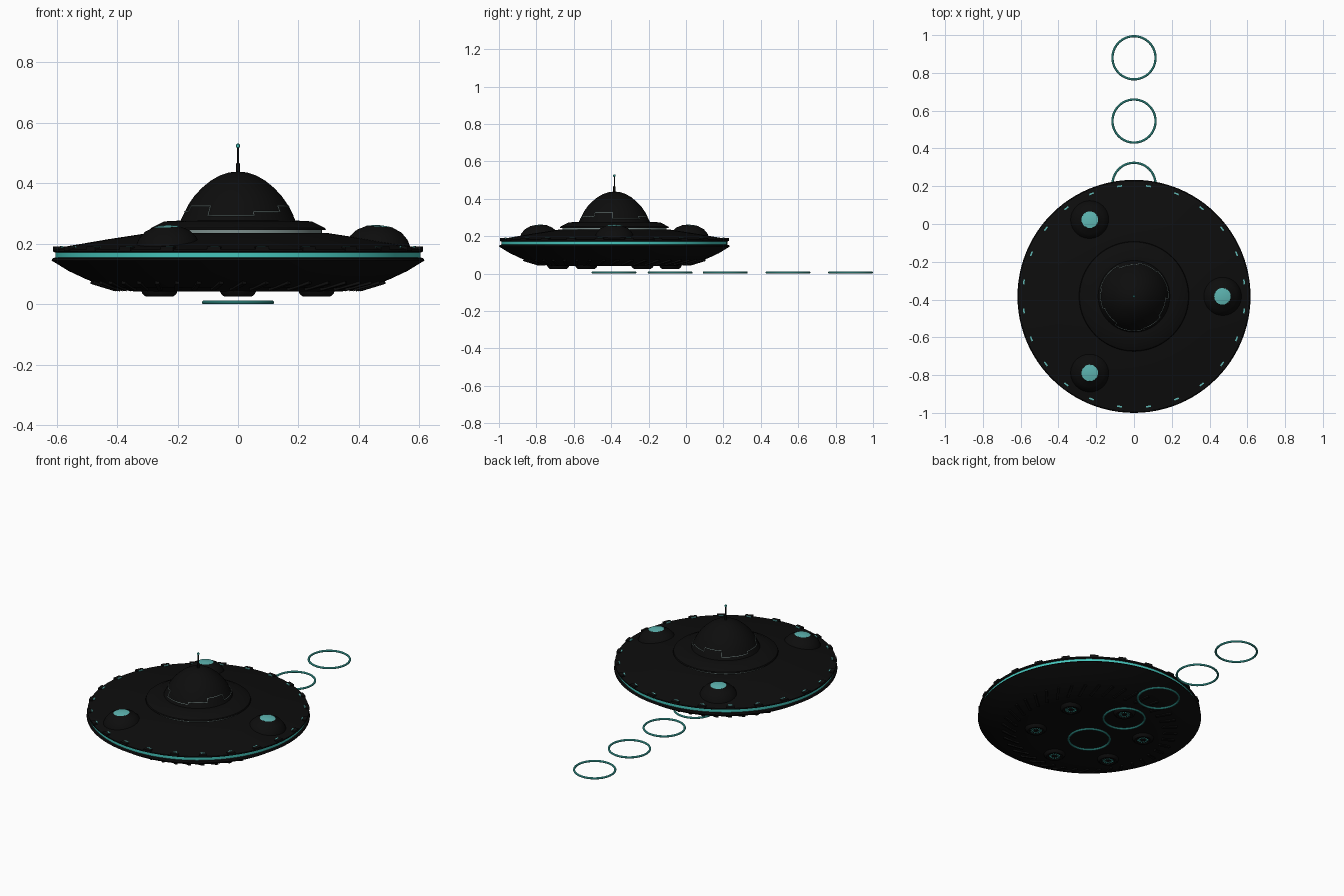
import bpy, bmesh, math
from mathutils import Matrix, Vector

cube = bpy.data.objects.get("Cube")
if cube:
    bpy.data.objects.remove(cube, do_unlink=True)

CENTRE = Vector((0, -0.383, 0))


def material(name, rgb):
    m = bpy.data.materials.new(name)
    m.use_nodes = True
    m.diffuse_color = (*rgb, 1)
    m.node_tree.nodes["Principled BSDF"].inputs["Base Color"].default_value = (*rgb, 1)
    return m


BLACK = material("hull black", (0.004, 0.004, 0.004))
TEAL = material("glow teal", (0.06, 0.56, 0.50))
LAMP = material("lamp teal", (0.11, 0.46, 0.44))
GREY = material("trim grey", (0.20, 0.27, 0.26))


def finish(name, bm, mats, matrix=Matrix(), smooth=True):
    bmesh.ops.recalc_face_normals(bm, faces=bm.faces)
    mesh = bpy.data.meshes.new(name)
    bm.to_mesh(mesh)
    bm.free()
    for m in mats:
        mesh.materials.append(m)
    ob = bpy.data.objects.new(name, mesh)
    ob.matrix_world = Matrix.Translation(CENTRE) @ matrix
    bpy.context.collection.objects.link(ob)
    if smooth:
        bpy.ops.object.select_all(action="DESELECT")
        ob.select_set(True)
        bpy.context.view_layer.objects.active = ob
        bpy.ops.object.shade_smooth_by_angle(angle=math.radians(32))
    return ob


def lathe(name, profile, mats, rule=lambda i, j: 0, n=96, matrix=Matrix(), closed=False):
    """Turn a radius/height profile; rule(profile step, turn step) picks the material."""
    bm = bmesh.new()
    rows = []
    for r, z in profile:
        if r == 0:
            rows.append([bm.verts.new((0, 0, z))] * n)
        else:
            rows.append([bm.verts.new((r * math.cos(math.tau * j / n),
                                       r * math.sin(math.tau * j / n), z)) for j in range(n)])
    if closed:
        rows.append(rows[0])
    for i in range(len(rows) - 1):
        for j in range(n):
            k = (j + 1) % n
            loop = [rows[i][j], rows[i][k], rows[i + 1][k], rows[i + 1][j]]
            f = bm.faces.new(list(dict.fromkeys(loop)))
            f.material_index = rule(i, j)
    return finish(name, bm, mats, matrix)


def around(count, start, radius, z):
    """Frames spaced around the saucer, local x pointing outward."""
    for k in range(count):
        turn = Matrix.Rotation(math.radians(start + 360 * k / count), 4, "Z")
        yield turn @ Matrix.Translation((radius, 0, z))


def blocks(name, frames, size, mat):
    bm = bmesh.new()
    for frame in frames:
        bmesh.ops.create_cube(bm, size=1, matrix=frame @ Matrix.Diagonal((*size, 1)))
    return finish(name, bm, [mat], smooth=False)


# Saucer hull with glowing rim band
lathe("hull", [(0, .042), (.34, .042), (.43, .056), (.50, .082), (.56, .11), (.617, .145),
               (.613, .152), (.604, .155), (.604, .171), (.612, .175), (.612, .182),
               (.57, .191), (.43, .215), (.30, .235), (0, .235)],
      [BLACK, TEAL], lambda i, j: int(i == 7))

# Upper deck with light strip below its edge
lathe("deck", [(.278, .23), (.278, .245), (.291, .245), (.288, .252), (.245, .274),
               (.19, .277), (0, .277)], [BLACK, GREY], lambda i, j: int(i == 0))

# Dome
dome_profile = [(.192, .272), (.179, .30), (.164, .33), (.143, .36), (.118, .386),
                (.09, .409), (.06, .426), (.03, .436), (0, .439)]
lathe("dome", dome_profile, [BLACK])


def dome_radius(z):
    for (r0, z0), (r1, z1) in zip(dome_profile, dome_profile[1:]):
        if z0 <= z <= z1:
            return r0 + (r1 - r0) * (z - z0) / (z1 - z0)


# Stepped seam line running around the dome
seam = []
for third in range(3):
    for first, last, height in ((17, 52, .306), (52, 87, .325), (87, 137, .294)):
        for s in range(9):
            a = math.radians(third * 120 + first + (last - first) * s / 8)
            r = dome_radius(height)
            seam.append((r * math.sin(a), -r * math.cos(a), height, 1))
curve = bpy.data.curves.new("dome_seam", "CURVE")
curve.dimensions = "3D"
curve.bevel_depth = .002
curve.bevel_resolution = 1
spline = curve.splines.new("POLY")
spline.points.add(len(seam) - 1)
for point, co in zip(spline.points, seam):
    point.co = co
spline.use_cyclic_u = True
curve.materials.append(GREY)
seam_object = bpy.data.objects.new("dome_seam", curve)
seam_object.location = CENTRE
bpy.context.collection.objects.link(seam_object)

# Antenna with glowing tip
lathe("antenna", [(.006, .43), (.006, .465), (.003, .468), (.003, .517), (.006, .519),
                  (.006, .528), (.003, .531), (0, .531)],
      [BLACK, TEAL], lambda i, j: int(i > 3), n=16)

# Three bulging pods with lamp caps
for k, frame in enumerate(around(3, 0, .463, .18)):
    tilt = Matrix.Rotation(math.radians(4), 4, "Y")
    lathe(f"pod_{k + 1}", [(.112, -.02), (.108, .012), (.095, .04), (.074, .062), (.046, .075),
                           (.044, .077), (.025, .080), (0, .082)],
          [BLACK, LAMP], lambda i, j: int(i > 4), n=40, matrix=frame @ tilt)

# Rim studs and their small lights
blocks("rim_studs", around(24, 7.5, .603, .184), (.022, .045, .014), BLACK)
blocks("rim_lights", around(24, 7.5, .588, .189), (.008, .026, .006), LAMP)

# Six belly thrusters with slotted lights
for k, frame in enumerate(around(6, 30, .30, 0)):
    lathe(f"thruster_{k + 1}", [(.062, .05), (.056, .034), (.046, .026), (.036, .026),
                                (.032, .031), (.014, .031), (.010, .027), (0, .027)],
          [BLACK, TEAL], lambda i, j: int(i == 4 and j % 4 < 2), n=48, matrix=frame)

# Slanted vanes around the belly
lean = Matrix.Rotation(math.radians(-17), 4, "Y") @ Matrix.Rotation(math.radians(28), 4, "Z")
blocks("belly_vanes", [f @ lean for f in around(40, 0, .445, .063)], (.09, .014, .016), BLACK)

# Trail of glowing rings on the ground
ring = [(.114 + .006 * math.cos(math.tau * s / 10), .006 + .006 * math.sin(math.tau * s / 10))
        for s in range(10)]
for k, y in enumerate((-.385, -.085, .21, .545, .88)):
    lathe(f"trail_ring_{k + 1}", ring, [TEAL], n=64, closed=True,
          matrix=Matrix.Translation((0, y - CENTRE.y, 0)))
